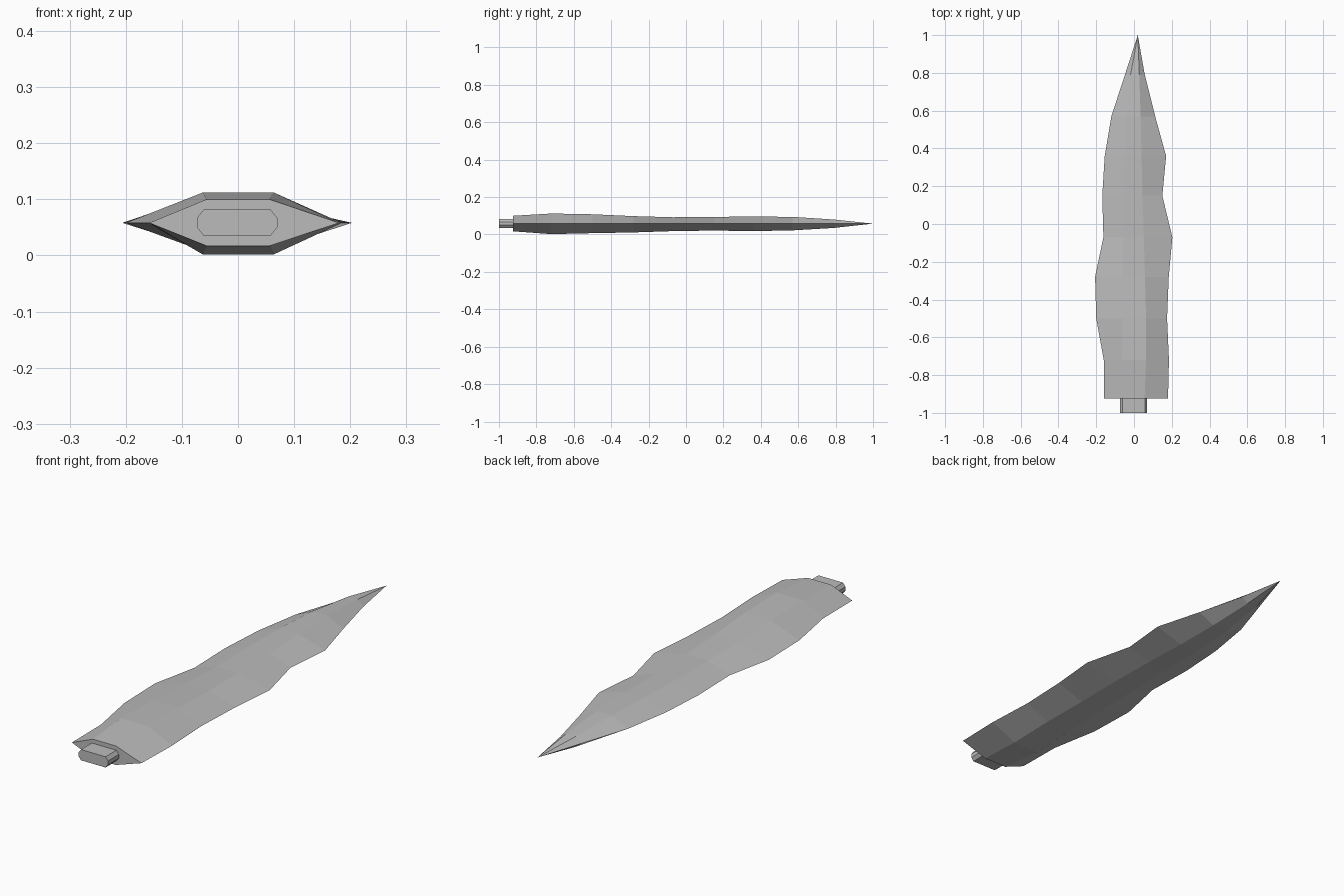
import bpy, bmesh

if "Cube" in bpy.data.objects:
    bpy.data.objects.remove(bpy.data.objects["Cube"])

steel = bpy.data.materials.new("grey steel")
steel.diffuse_color = (0.5, 0.5, 0.5, 1)
steel.use_nodes = True
steel.node_tree.nodes["Principled BSDF"].inputs["Base Color"].default_value = steel.diffuse_color


def loft(name, rings, tip=None):
    """Skin matching rings; close the far end with a cap or a point."""
    bm = bmesh.new()
    loops = [[bm.verts.new(p) for p in ring] for ring in rings]
    n = len(loops[0])
    for a, b in zip(loops, loops[1:]):
        for i in range(n):
            bm.faces.new((a[i], a[(i + 1) % n], b[(i + 1) % n], b[i]))
    bm.faces.new(loops[0][::-1])
    if tip:
        t = bm.verts.new(tip)
        for i in range(n):
            bm.faces.new((loops[-1][i], loops[-1][(i + 1) % n], t))
    else:
        bm.faces.new(loops[-1])
    bmesh.ops.recalc_face_normals(bm, faces=bm.faces)
    mesh = bpy.data.meshes.new(name)
    bm.to_mesh(mesh)
    bm.free()
    mesh.materials.append(steel)
    obj = bpy.data.objects.new(name, mesh)
    bpy.context.collection.objects.link(obj)
    return obj


# Blade: y, left edge, left ridge, right ridge, right edge, top z, bottom z
EDGE_Z = 0.058
stations = [
    (-0.925, -0.158, -0.056, 0.056, 0.180, 0.100, 0.017),
    (-0.72, -0.160, -0.063, 0.064, 0.185, 0.112, 0.002),
    (-0.50, -0.200, -0.060, 0.064, 0.175, 0.108, 0.007),
    (-0.28, -0.206, -0.058, 0.058, 0.184, 0.098, 0.011),
    (-0.07, -0.162, -0.056, 0.052, 0.203, 0.092, 0.018),
    (0.15, -0.168, -0.055, 0.045, 0.150, 0.094, 0.021),
    (0.36, -0.155, -0.050, 0.040, 0.170, 0.096, 0.018),
    (0.57, -0.120, -0.040, 0.035, 0.112, 0.094, 0.022),
    (0.79, -0.048, -0.018, 0.028, 0.057, 0.080, 0.035),
]
blade_rings = [
    [(l, y, EDGE_Z), (rl, y, lo), (rr, y, lo), (r, y, EDGE_Z), (rr, y, hi), (rl, y, hi)]
    for y, l, rl, rr, r, hi, lo in stations
]
loft("blade", blade_rings, tip=(0.02, 1.0, EDGE_Z))

# Tang: short chamfered bar at the base of the blade
x0, x1, z0, z1, cx, cz = -0.073, 0.070, 0.035, 0.082, 0.012, 0.015
section = [(x0 + cx, z0), (x1 - cx, z0), (x1, z0 + cz), (x1, z1 - cz),
           (x1 - cx, z1), (x0 + cx, z1), (x0, z1 - cz), (x0, z0 + cz)]
loft("tang", [[(x, y, z) for x, z in section] for y in (-1.0, -0.92)])
